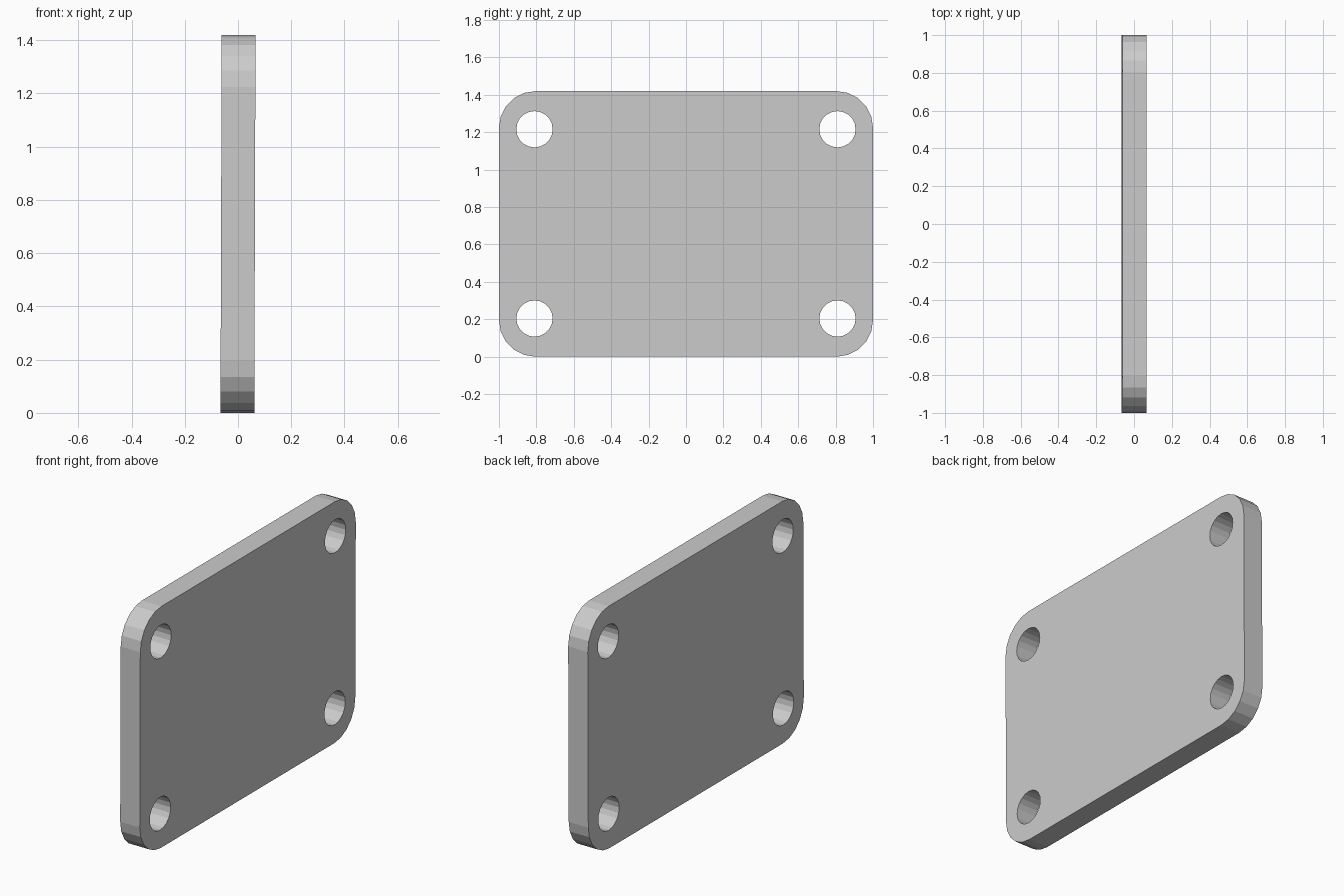
import bpy, bmesh
from math import sin, cos, pi

if "Cube" in bpy.data.objects:
    bpy.data.objects.remove(bpy.data.objects["Cube"])

HALF_Y, HEIGHT, THICK = 1.0, 1.42, 0.127
CORNER_R, HOLE_R = 0.195, 0.097
HOLE_Y, HOLE_Z = 0.81, 0.506      # hole offsets from the plate centre
LEAN = 0.0033                     # very slight lean of the plate
MID = HEIGHT / 2


def arc(cy, cz, r, start, end, steps):
    angles = [start + (end - start) * i / steps for i in range(steps + 1)]
    return [(cy + r * cos(a), cz + r * sin(a)) for a in angles]


def add_loop(bm, points):
    verts = [bm.verts.new((-THICK / 2, y, z)) for y, z in points]
    return [bm.edges.new((v, verts[i - 1])) for i, v in enumerate(verts)]


bm = bmesh.new()
quadrants = [(1, 1), (-1, 1), (-1, -1), (1, -1)]

# Rounded outline
outline = []
for i, (sy, sz) in enumerate(quadrants):
    outline += arc(sy * (HALF_Y - CORNER_R), MID + sz * (MID - CORNER_R),
                   CORNER_R, i * pi / 2, (i + 1) * pi / 2, 5)
edges = add_loop(bm, outline)

# Four screw holes
for sy, sz in quadrants:
    edges += add_loop(bm, arc(sy * HOLE_Y, MID + sz * HOLE_Z, HOLE_R, 0, 2 * pi, 20)[:-1])

# Fill around the holes, then thicken
bmesh.ops.triangle_fill(bm, edges=edges, use_beauty=True, use_dissolve=False)
result = bmesh.ops.extrude_face_region(bm, geom=bm.faces[:], use_keep_orig=True)
moved = [g for g in result["geom"] if isinstance(g, bmesh.types.BMVert)]
bmesh.ops.translate(bm, verts=moved, vec=(THICK, 0, 0))
for v in bm.verts:
    v.co.x += LEAN * (v.co.z - MID)
bmesh.ops.recalc_face_normals(bm, faces=bm.faces[:])

mesh = bpy.data.meshes.new("mounting_plate")
bm.to_mesh(mesh)
bm.free()
bpy.context.collection.objects.link(bpy.data.objects.new("mounting_plate", mesh))
